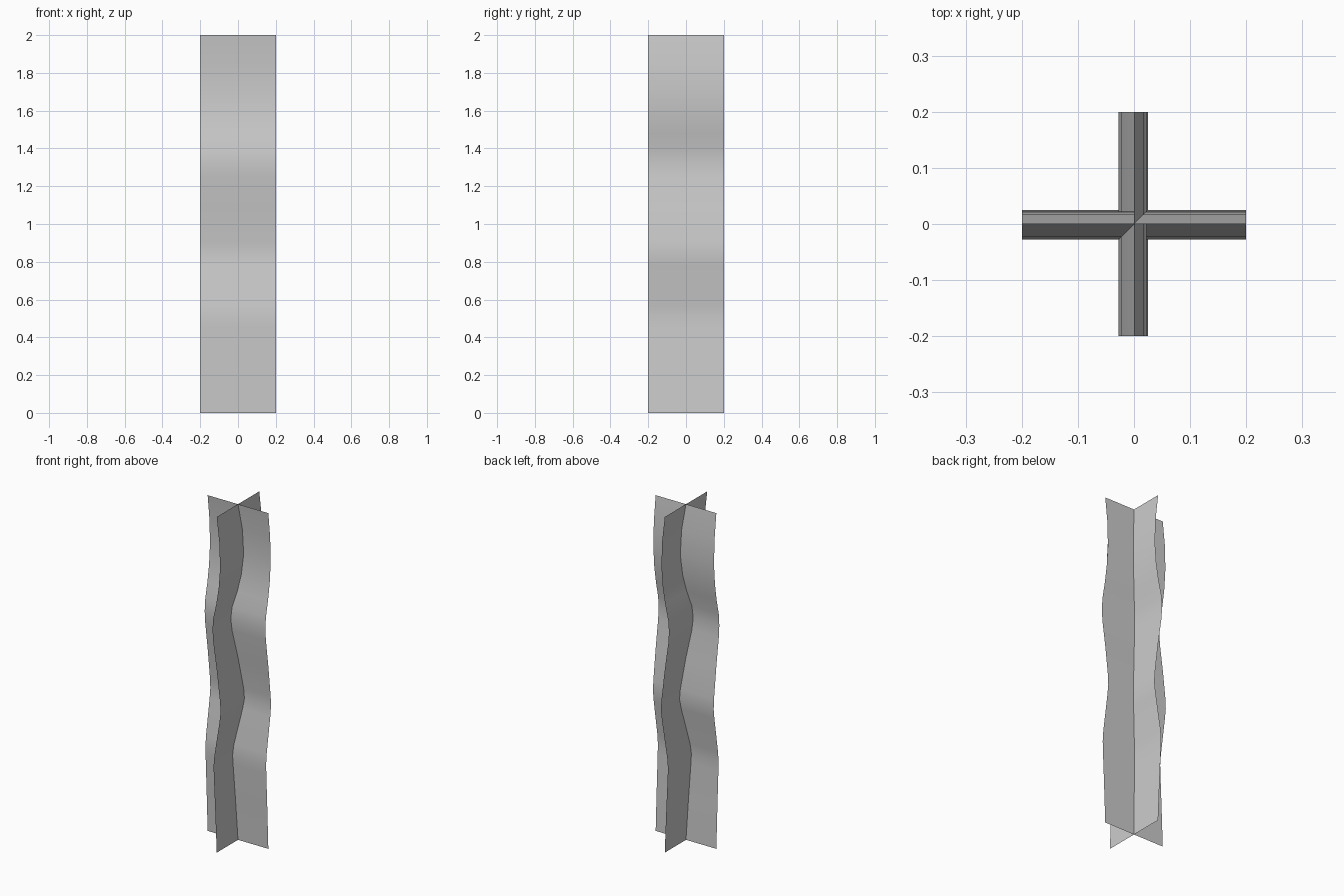
import bpy, bmesh, math

if "Cube" in bpy.data.objects:
    bpy.data.objects.remove(bpy.data.objects["Cube"])

HALF_WIDTH = 0.2
# (height, sideways sway) of the wavy profile shared by both sheets
PROFILE = [(0, 0), (0.25, -0.010), (0.45, -0.019), (0.51, -0.021), (0.57, -0.016),
           (0.78, 0.018), (0.84, 0.025), (0.90, 0.022), (1.08, 0.001),
           (1.25, -0.023), (1.32, -0.028), (1.39, -0.023), (1.48, -0.003),
           (1.58, 0.013), (1.70, 0.022), (1.85, 0.017), (2.0, 0)]


def wavy_sheet(name, angle):
    """Strip extruded across its width from the profile, turned about z."""
    bm = bmesh.new()
    rows = []
    for z, sway in PROFILE:
        row = []
        for side in (-HALF_WIDTH, HALF_WIDTH):
            co = (side, sway, z) if angle == 0 else (sway, -side, z)
            row.append(bm.verts.new(co))
        rows.append(row)
    for low, high in zip(rows, rows[1:]):
        bm.faces.new((low[0], low[1], high[1], high[0]))
    mesh = bpy.data.meshes.new(name)
    bm.to_mesh(mesh)
    bm.free()
    mesh.shade_smooth()
    obj = bpy.data.objects.new(name, mesh)
    bpy.context.collection.objects.link(obj)
    return obj


# Two crossed sheets swaying together along the diagonal
wavy_sheet("sheet_across", 0)
wavy_sheet("sheet_lengthwise", math.pi / 2)
